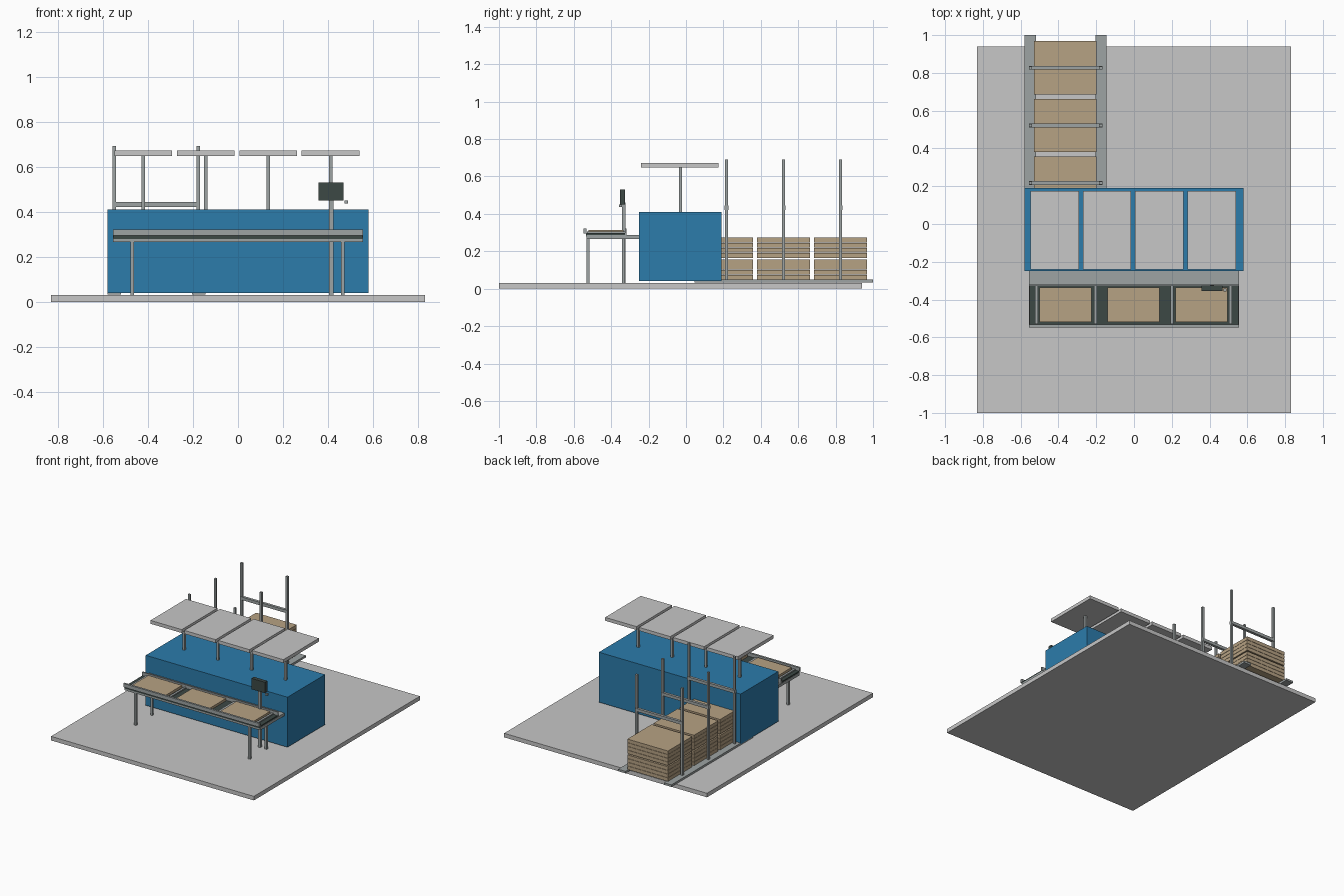
import bpy


def material(name, r, g, b):
    m = bpy.data.materials.new(name)
    m.diffuse_color = (r, g, b, 1)
    return m


PALE = material("pale grey", 0.57, 0.57, 0.57)
BLUE = material("blue", 0.025, 0.20, 0.41)
METAL = material("metal grey", 0.34, 0.37, 0.37)
DARK = material("dark grey", 0.045, 0.065, 0.06)
TAN = material("cardboard tan", 0.47, 0.36, 0.23)


def box(name, mat, xs, ys, zs):
    """Box given by its (min, max) range on each axis."""
    bpy.ops.mesh.primitive_cube_add(
        size=1, location=[(a + b) / 2 for a, b in (xs, ys, zs)])
    o = bpy.context.object
    o.name = name
    o.scale = [b - a for a, b in (xs, ys, zs)]
    bpy.ops.object.transform_apply(location=False, rotation=False, scale=True)
    o.data.materials.append(mat)
    return o


def post(name, x, y, z0, z1, w=0.016):
    return box(name, METAL, (x - w / 2, x + w / 2), (y - w / 2, y + w / 2), (z0, z1))


# Floor slab and machine housing
box("floor", PALE, (-0.83, 0.83), (-1, 0.94), (0, 0.03))
box("housing", BLUE, (-0.58, 0.58), (-0.25, 0.19), (0.04, 0.41))

# Raised roof panels, each on a post
for i in range(4):
    x = -0.42 + i * 0.277
    box("roof_panel", PALE, (x - 0.128, x + 0.128), (-0.24, 0.175), (0.648, 0.673))
    post("roof_post", x, -0.03, 0.41, 0.648)

# Outfeed rails
box("outfeed_rail_left", METAL, (-0.58, -0.52), (0.045, 1), (0.033, 0.048))
box("outfeed_rail_right", METAL, (-0.205, -0.145), (0.045, 1), (0.033, 0.048))

# Stacks of boards: two bundles of four layers
for y in (0.075, 0.38, 0.685):
    for layer in range(8):
        z = 0.048 + layer * 0.0275 + (0.007 if layer > 3 else 0)
        box("stacked_board", TAN, (-0.53, -0.198), (y, y + 0.283), (z, z + 0.0255))

# Gate frames over the outfeed
for y in (0.217, 0.522, 0.827):
    for x in (-0.549, -0.176):
        post("gate_post", x, y, 0.048, 0.692)
    box("gate_beam", METAL, (-0.557, -0.168), (y - 0.01, y + 0.01), (0.422, 0.444))

# Infeed table: frame, dark bed, side rails
box("table_frame", METAL, (-0.555, 0.555), (-0.532, -0.25), (0.266, 0.287))
box("table_bed", DARK, (-0.553, 0.553), (-0.534, -0.325), (0.28, 0.297))
box("front_rail", METAL, (-0.555, 0.555), (-0.547, -0.532), (0.295, 0.322))
box("back_rail", METAL, (-0.555, 0.555), (-0.327, -0.317), (0.285, 0.322))
for x in (-0.516, -0.204, 0.20, 0.511):
    box("table_crossbar", METAL, (x - 0.008, x + 0.008), (-0.53, -0.327), (0.295, 0.305))

# Blanks lying on the table
for x in (-0.362, -0.002, 0.358):
    box("blank", TAN, (x - 0.138, x + 0.138), (-0.52, -0.335), (0.297, 0.315))

# Table legs
for x in (-0.47, 0.465):
    for y in (-0.525, -0.333):
        post("table_leg", x, y, 0.03, 0.27)

# Control screen on its pole with a small side button
post("screen_pole", 0.413, -0.333, 0.03, 0.46, 0.02)
box("screen", DARK, (0.357, 0.468), (-0.354, -0.325), (0.45, 0.53))
box("side_button", METAL, (0.473, 0.489), (-0.358, -0.342), (0.436, 0.45))
